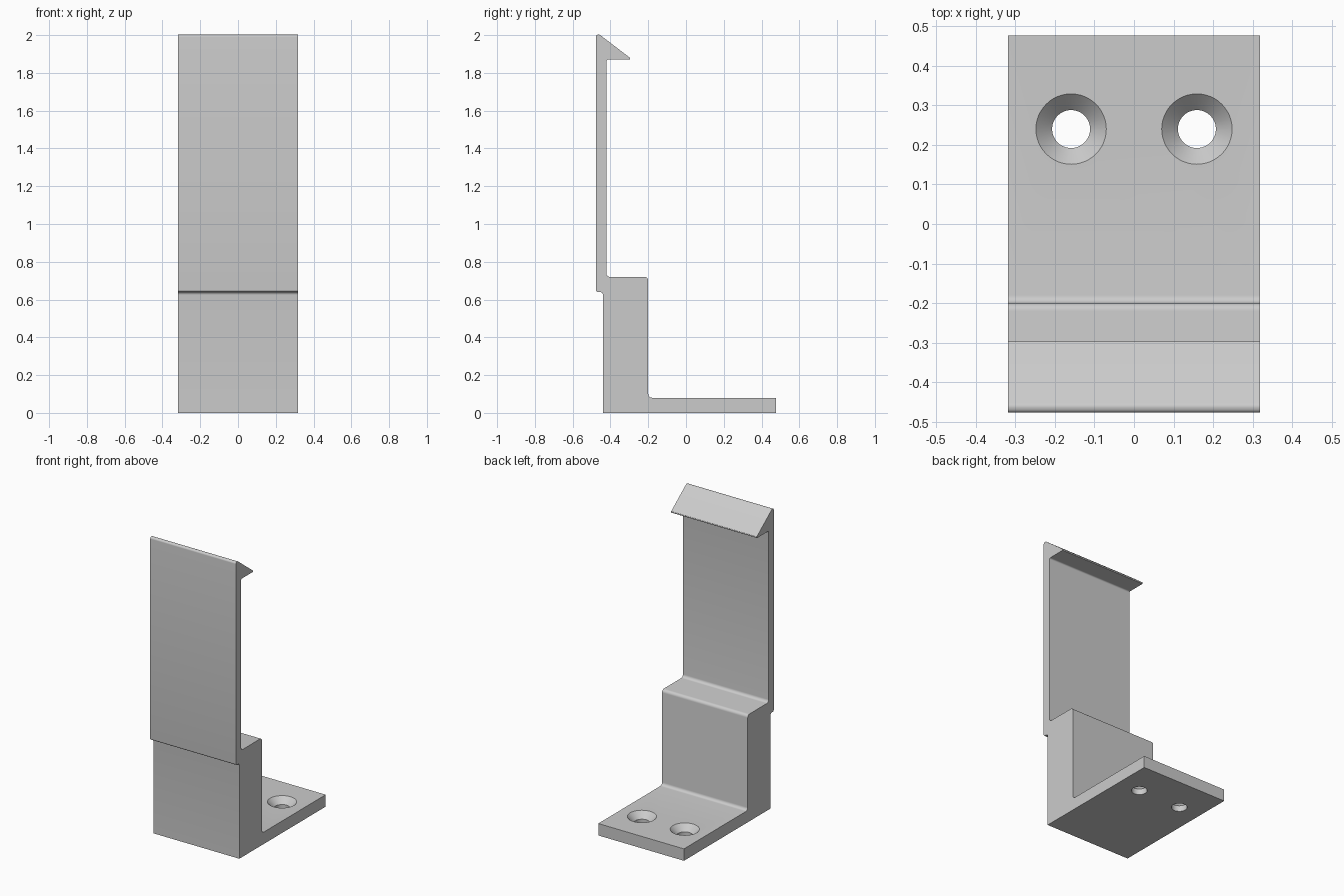
import bpy, bmesh, math
from mathutils import Vector

cube = bpy.data.objects.get("Cube")
if cube:
    bpy.data.objects.remove(cube, do_unlink=True)

WIDTH = 0.636

grey = bpy.data.materials.new("plain grey")
grey.use_nodes = True
grey.diffuse_color = (0.6, 0.6, 0.6, 1)
grey.node_tree.nodes["Principled BSDF"].inputs["Base Color"].default_value = (0.6, 0.6, 0.6, 1)


def make_object(name, bm):
    bmesh.ops.recalc_face_normals(bm, faces=bm.faces)
    mesh = bpy.data.meshes.new(name)
    bm.to_mesh(mesh)
    bm.free()
    mesh.materials.append(grey)
    obj = bpy.data.objects.new(name, mesh)
    bpy.context.collection.objects.link(obj)
    return obj


def rounded(corners, steps=6):
    """Replace each (y, z, radius) corner by an arc tangent to both edges."""
    points = []
    for i, (y, z, r) in enumerate(corners):
        p = Vector((y, z))
        if r == 0:
            points.append(p)
            continue
        a = (Vector(corners[i - 1][:2]) - p).normalized()
        b = (Vector(corners[(i + 1) % len(corners)][:2]) - p).normalized()
        half = a.angle(b) / 2
        centre = p + (a + b).normalized() * r / math.sin(half)
        start = p + a * r / math.tan(half) - centre
        end = p + b * r / math.tan(half) - centre
        sweep = math.pi - 2 * half
        for k in range(steps + 1):
            t = k / steps
            arc = start * math.sin((1 - t) * sweep) + end * math.sin(t * sweep)
            points.append(centre + arc / math.sin(sweep))
    return points


# Side profile of the bracket: foot, block, thin arm and hooked tip
profile = rounded([
    (-0.44, 0, 0), (0.476, 0, 0), (0.476, 0.08, 0),
    (-0.2, 0.08, 0.02), (-0.2, 0.72, 0.02),
    (-0.422, 0.72, 0.02), (-0.422, 1.87, 0.01),
    (-0.297, 1.87, 0.003), (-0.297, 1.88, 0.004),
    (-0.459, 2.004, 0.014), (-0.477, 2.0, 0.012),
    (-0.477, 0.64, 0.012), (-0.44, 0.64, 0.016),
])
bm = bmesh.new()
side = bm.faces.new([bm.verts.new((-WIDTH / 2, p.x, p.y)) for p in profile])
extruded = bmesh.ops.extrude_face_region(bm, geom=[side])["geom"]
bmesh.ops.translate(bm, vec=(WIDTH, 0, 0),
                    verts=[v for v in extruded if isinstance(v, bmesh.types.BMVert)])
bracket = make_object("clip_bracket", bm)


# Countersunk screw holes through the foot
def screw_hole_cutter(x):
    bm = bmesh.new()
    outline = [(0, -0.02), (0.048, -0.02), (0.048, 0.039), (0.089, 0.08), (0.089, 0.1), (0, 0.1)]
    verts = [bm.verts.new((r, 0, z)) for r, z in outline]
    edges = [bm.edges.new(pair) for pair in zip(verts, verts[1:])]
    bmesh.ops.spin(bm, geom=verts + edges, cent=(0, 0, 0), axis=(0, 0, 1),
                   angle=math.tau, steps=48)
    bmesh.ops.remove_doubles(bm, verts=bm.verts, dist=0.0001)
    bmesh.ops.translate(bm, vec=(x, 0.24, 0), verts=bm.verts)
    cutter = make_object("screw_hole_cutter", bm)
    cutter.hide_render = True
    return cutter


bpy.context.view_layer.objects.active = bracket
for x in (-0.159, 0.159):
    cutter = screw_hole_cutter(x)
    cut = bracket.modifiers.new("screw_hole", 'BOOLEAN')
    cut.operation = 'DIFFERENCE'
    cut.solver = 'EXACT'
    cut.object = cutter
    bpy.ops.object.modifier_apply(modifier=cut.name)
    bpy.data.objects.remove(cutter, do_unlink=True)

# Smooth the fillets and holes, keep the other edges crisp
bpy.ops.object.select_all(action='DESELECT')
bracket.select_set(True)
bpy.ops.object.shade_smooth_by_angle(angle=math.radians(30))
